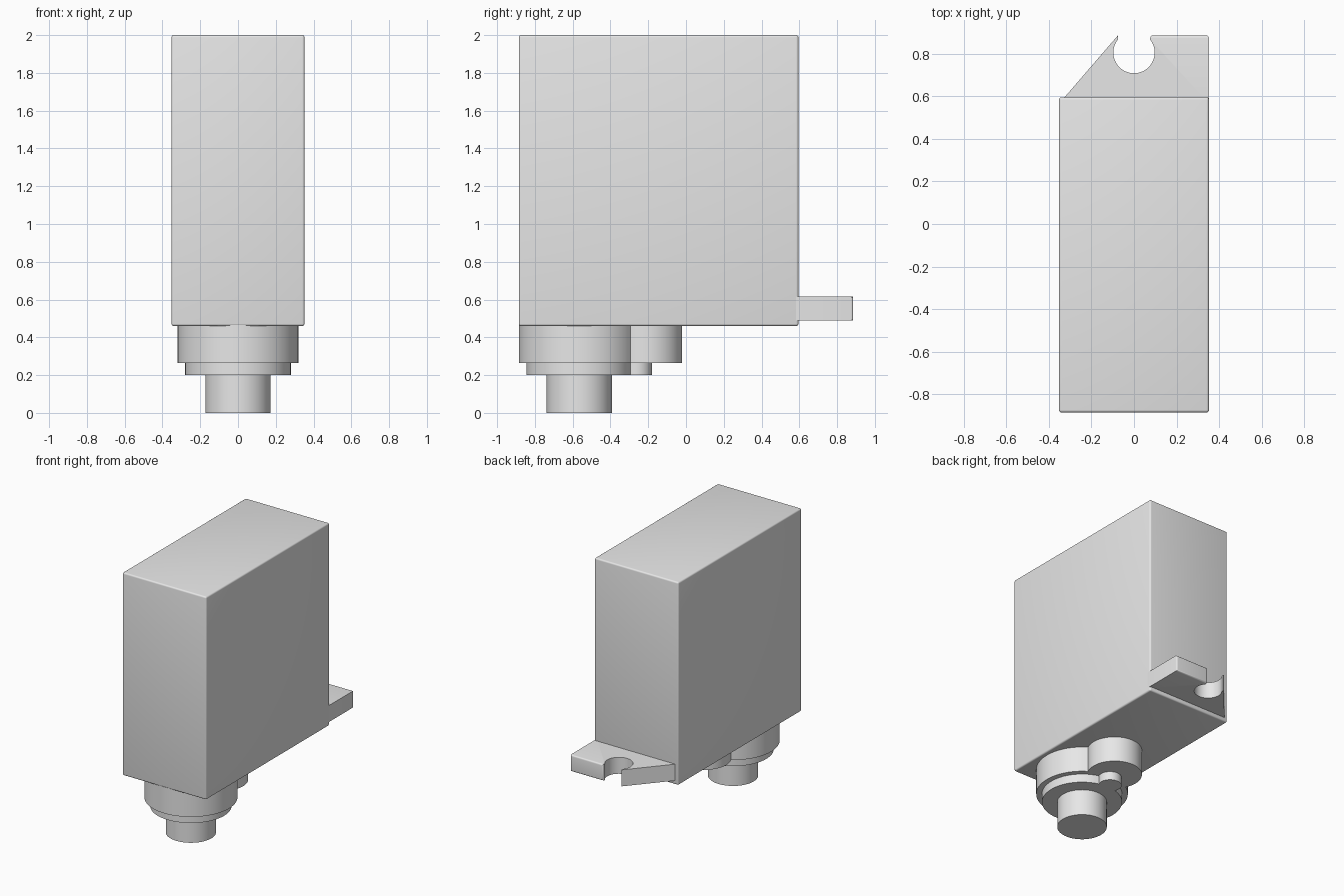
import bpy, bmesh
from math import sin, cos, pi, atan2, acos, asin, radians

cube = bpy.data.objects.get("Cube")
if cube:
    bpy.data.objects.remove(cube, do_unlink=True)

grey = bpy.data.materials.new("light grey plastic")
grey.use_nodes = True
grey.diffuse_color = (0.8, 0.8, 0.8, 1)
grey.node_tree.nodes["Principled BSDF"].inputs["Base Color"].default_value = (0.8, 0.8, 0.8, 1)


def arc(cy, r, start, end, steps):
    """Points on a circle centred on the y axis."""
    return [(r * cos(start + (end - start) * i / steps),
             cy + r * sin(start + (end - start) * i / steps)) for i in range(steps + 1)]


def double_circle(cy1, r1, cy2, r2):
    """Outline of two overlapping circles, the second one further back."""
    d = cy2 - cy1
    a = acos((d * d + r1 * r1 - r2 * r2) / (2 * d * r1))
    x, y = r1 * sin(a), cy1 + r1 * cos(a)
    b = atan2(y - cy2, x)
    big = arc(cy1, r1, pi / 2 + a, 5 * pi / 2 - a, 64)
    small = arc(cy2, r2, b, pi - b, 40)
    return big + small[1:-1]


def extrude(name, outline, z0, z1, bevel=0, pick=lambda e: True):
    """Solid prism from an outline, with rounded edges where pick allows."""
    bm = bmesh.new()
    face = bm.faces.new([bm.verts.new((x, y, z0)) for x, y in outline])
    top = bmesh.ops.extrude_face_region(bm, geom=[face])["geom"]
    for v in top:
        if isinstance(v, bmesh.types.BMVert):
            v.co.z = z1
    bmesh.ops.recalc_face_normals(bm, faces=bm.faces)
    if bevel:
        bmesh.ops.bevel(bm, geom=[e for e in bm.edges if pick(e)], offset=bevel,
                        segments=4, profile=0.5, affect='EDGES')
    mesh = bpy.data.meshes.new(name)
    bm.to_mesh(mesh)
    bm.free()
    mesh.materials.append(grey)
    obj = bpy.data.objects.new(name, mesh)
    bpy.context.collection.objects.link(obj)
    bpy.ops.object.select_all(action='DESELECT')
    obj.select_set(True)
    bpy.context.view_layer.objects.active = obj
    bpy.ops.object.shade_smooth_by_angle(angle=radians(35))
    return obj


W, BACK, END, AXIS = 0.352, 0.595, 0.885, -0.565

# Main case
extrude("case", [(-W, -END), (W, -END), (W, BACK), (-W, BACK)], 0.46, 2.0, 0.012)

# Mounting tab with an open round screw slot
R, HOLE, GAP = 0.097, 0.805, 0.076
t = acos(GAP / R)
slot = arc(HOLE, R, t, -pi - t, 48)
tab = [(-W, BACK - 0.03), (W, BACK - 0.03), (W, END), (GAP, END)] + slot + [(-GAP, END)]
extrude("mounting_tab", tab, 0.49, 0.615, 0.012,
        lambda e: any(all(abs(v.co.y - END) < 1e-4 for v in f.verts) for f in e.link_faces))

# Gear housing, raised collar and output shaft under the case
extrude("gear_housing", double_circle(AXIS, 0.32, -0.211, 0.191), 0.265, 0.465)
extrude("collar", double_circle(AXIS, 0.28, -0.261, 0.081), 0.2, 0.265)
extrude("output_shaft", arc(AXIS, 0.173, 0, 2 * pi, 64)[:-1], 0, 0.2)
